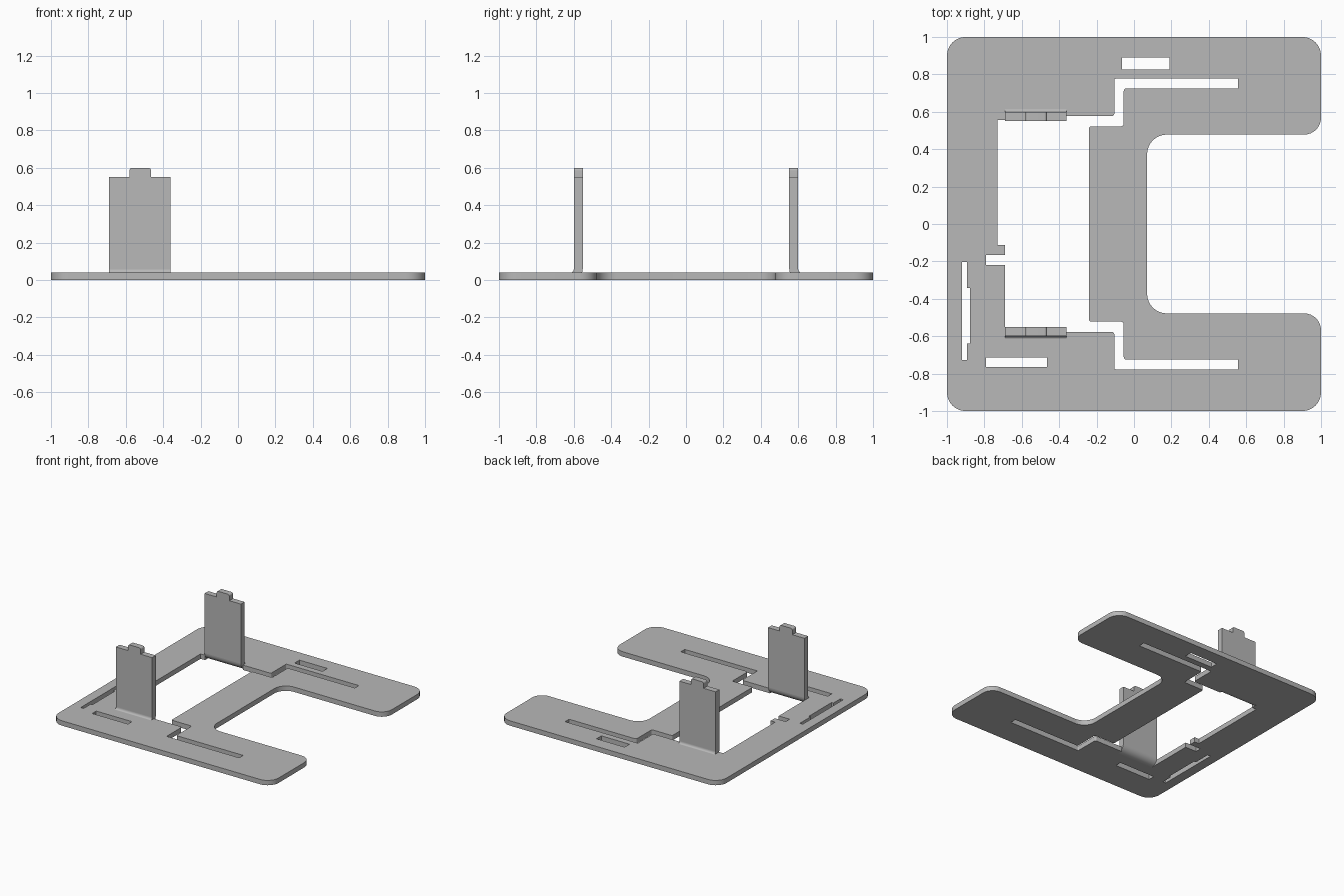
import bpy, bmesh, math
from mathutils import Matrix, Vector

cube = bpy.data.objects.get("Cube")
if cube:
    bpy.data.objects.remove(cube, do_unlink=True)

grey = bpy.data.materials.new("plain grey")
grey.use_nodes = True
grey.diffuse_color = (0.48, 0.48, 0.48, 1)
grey.node_tree.nodes["Principled BSDF"].inputs["Base Color"].default_value = grey.diffuse_color

X, Y, Z = Vector((1, 0, 0)), Vector((0, 1, 0)), Vector((0, 0, 1))


def rounded(points, steps=8):
    """Polygon from (x, y, radius) corners, each replaced by a tangent arc."""
    out = []
    for i, (x, y, r) in enumerate(points):
        p = Vector((x, y))
        if r == 0:
            out.append(p)
            continue
        a = (Vector(points[i - 1][:2]) - p).normalized()
        b = (Vector(points[(i + 1) % len(points)][:2]) - p).normalized()
        centre = p + (a + b) * r          # every corner is a right angle
        for k in range(steps + 1):
            t = k / steps * math.pi / 2
            out.append(centre - b * r * math.cos(t) - a * r * math.sin(t))
    return out


def rect(x0, x1, y0, y1):
    return [Vector(p) for p in ((x0, y0), (x1, y0), (x1, y1), (x0, y1))]


def slab(name, loops, low, high, u, v, w):
    """Fill loops in the u-v plane and extrude from low to high along w."""
    curve = bpy.data.curves.new(name, "CURVE")
    curve.dimensions = "2D"
    curve.fill_mode = "BOTH"
    curve.extrude = (high - low) / 2
    for loop in loops:
        spline = curve.splines.new("POLY")
        spline.points.add(len(loop) - 1)
        for point, co in zip(spline.points, loop):
            point.co = (co.x, co.y, 0, 1)
        spline.use_cyclic_u = True
    source = bpy.data.objects.new(name + " outline", curve)
    bpy.context.collection.objects.link(source)
    bpy.context.view_layer.update()
    graph = bpy.context.evaluated_depsgraph_get()
    mesh = bpy.data.meshes.new_from_object(source.evaluated_get(graph))
    bpy.data.objects.remove(source, do_unlink=True)
    bpy.data.curves.remove(curve)
    axes = Matrix((u, v, w)).transposed().to_4x4()
    mesh.transform(axes @ Matrix.Translation((0, 0, (low + high) / 2)))
    bm = bmesh.new()
    bm.from_mesh(mesh)
    bmesh.ops.remove_doubles(bm, verts=bm.verts, dist=0.0002)
    bmesh.ops.recalc_face_normals(bm, faces=bm.faces)
    bm.to_mesh(mesh)
    bm.free()
    mesh.materials.clear()
    mesh.materials.append(grey)
    obj = bpy.data.objects.new(name, mesh)
    bpy.context.collection.objects.link(obj)
    bpy.ops.object.select_all(action="DESELECT")
    obj.select_set(True)
    bpy.context.view_layer.objects.active = obj
    bpy.ops.object.shade_smooth_by_angle(angle=math.radians(30))
    return obj


T = 0.04                 # plate thickness
L, R = -0.69, -0.36      # upright sides
HINGE = 0.615            # where the uprights' bends begin

# Base plate: U-shaped outline
arm = [(1, 0.478, 0.09), (1, 1, 0.1), (-1, 1, 0.1)]
throat = (0.07, 0.478, 0.105)
outline = rounded([throat] + arm + [(x, -y, r) for x, y, r in reversed(arm)]
                  + [(throat[0], -throat[1], throat[2])])

# Central opening, running into a stepped slot at each end
step = [(R, HINGE, 0), (R, 0.577, 0), (-0.105, 0.577, 0.015), (-0.105, 0.777, 0.008),
        (0.555, 0.777, 0), (0.555, 0.725, 0), (-0.055, 0.725, 0.015),
        (-0.055, 0.522, 0.015), (-0.24, 0.522, 0.01)]
left_edge = [(L, -HINGE), (L, -0.218), (-0.79, -0.218), (-0.79, -0.167), (L, -0.167),
             (L, -0.113), (-0.73, -0.113), (-0.73, 0.557), (L, 0.557), (L, HINGE)]
opening = rounded([(x, y, 0) for x, y in left_edge] + step
                  + [(x, -y, r) for x, y, r in reversed(step)])

# Separate slots
side_slot = [Vector(p) for p in (
    (-0.92, -0.203), (-0.893, -0.203), (-0.893, -0.343), (-0.877, -0.343),
    (-0.877, -0.638), (-0.893, -0.638), (-0.893, -0.728), (-0.92, -0.728))]
slots = [rect(-0.065, 0.19, 0.827, 0.89), rect(-0.79, -0.465, -0.765, -0.713), side_slot]
slab("base_plate", [outline, opening] + slots, 0, T, X, Y, Z)

# Uprights: flat tabbed panel joined to the plate by a curved bend
INNER, OUTER, RISE = 0.552, 0.6, 0.06
panel = rounded([(L, RISE, 0), (R, RISE, 0), (R, 0.55, 0), (-0.465, 0.55, 0),
                 (-0.465, 0.6, 0.015), (-0.58, 0.6, 0.015), (-0.58, 0.55, 0), (L, 0.55, 0)])


def arc(ry, rz):
    return [Vector((HINGE - ry * math.sin(t), RISE - rz * math.cos(t)))
            for t in (k / 10 * math.pi / 2 for k in range(11))]


bend = arc(HINGE - INNER, RISE) + arc(HINGE - OUTER, RISE - T)[::-1]
for side, sign in (("back", 1), ("front", -1)):
    slab(side + "_upright", [panel], INNER, OUTER, X, Z, Y * sign)
    slab(side + "_bend", [bend], L, R, Y * sign, Z, X)
